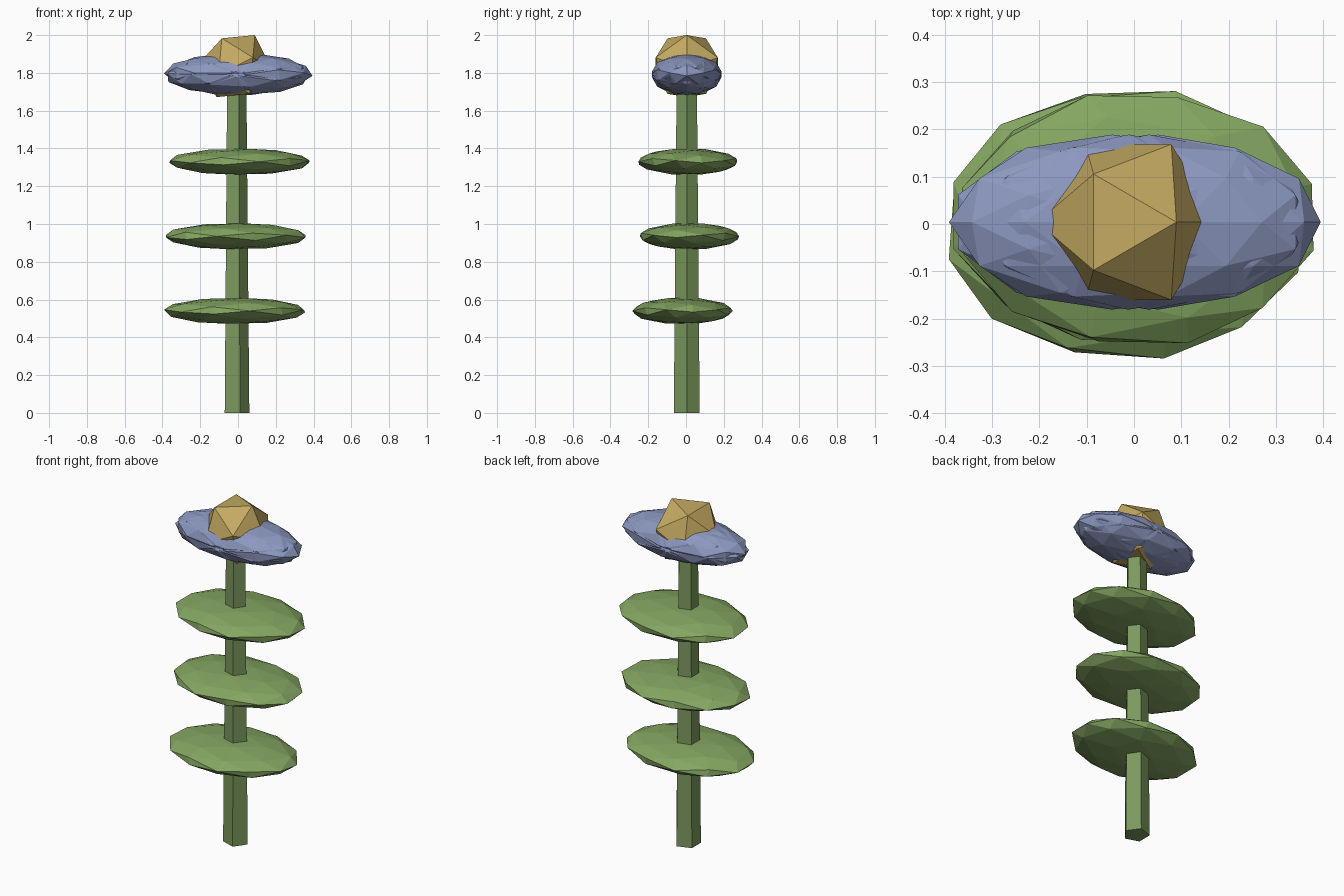
import bpy, bmesh, math
from mathutils import Matrix

if "Cube" in bpy.data.objects:
    bpy.data.objects.remove(bpy.data.objects["Cube"])

CX, CY = -0.012, 0.004


def material(name, rgb):
    m = bpy.data.materials.new(name)
    m.diffuse_color = (*rgb, 1)
    m.use_nodes = True
    m.node_tree.nodes["Principled BSDF"].inputs["Base Color"].default_value = m.diffuse_color
    return m


def finish(name, bm, mat):
    me = bpy.data.meshes.new(name)
    bm.to_mesh(me)
    bm.free()
    me.materials.append(mat)
    ob = bpy.data.objects.new(name, me)
    bpy.context.collection.objects.link(ob)
    return ob


def ball(bm, subdiv, matrix):
    # icosahedral ball turned so that an edge lies on top, along x
    upright = Matrix.Rotation(math.radians(31.717), 4, 'Y')
    bmesh.ops.create_icosphere(bm, subdivisions=subdiv, radius=1, matrix=matrix @ upright)


def scale(x, y, z):
    return Matrix.Diagonal((x, y, z, 1))


stem_green = material("stem_green", (0.20, 0.32, 0.11))
leaf_green = material("leaf_green", (0.23, 0.38, 0.12))
petal_blue = material("petal_blue", (0.26, 0.31, 0.52))
gold = material("gold", (0.55, 0.40, 0.12))

# Five-sided tapering stem
bm = bmesh.new()
bmesh.ops.create_cone(bm, cap_ends=True, segments=5, radius1=0.072, radius2=0.056, depth=1.8)
# cone starts with a corner on +y; turn it to +x
bmesh.ops.transform(bm, verts=bm.verts,
                    matrix=Matrix.Translation((CX, CY, 0.9)) @ Matrix.Rotation(-math.pi / 2, 4, 'Z'))
finish("stem", bm, stem_green)

# Three flattened leaf pads
pads = [("lower_leaves", -0.017, -0.018, 0.54, 12),
        ("middle_leaves", -0.012, 0.018, 0.935, -15),
        ("upper_leaves", 0.008, 0.010, 1.33, 16)]
for name, x, y, z, turn in pads:
    bm = bmesh.new()
    ball(bm, 2, Matrix.Translation((x, y, z)) @ scale(0.384, 0.272, 0.071)
         @ Matrix.Rotation(math.radians(turn), 4, 'Z'))
    finish(name, bm, leaf_green)

# Spiky bloom: overlapping balls in a ring, squashed together
bm = bmesh.new()
squash = Matrix.Translation((0, CY, 1.793)) @ scale(0.392, 0.21, 0.112)
for i in range(7):
    ring = Matrix.Rotation(2 * math.pi * i / 7, 4, 'Y')
    ball(bm, 2, squash @ ring @ Matrix.Translation((0.13, 0, 0)) @ scale(0.88, 0.88, 0.88))
finish("petals", bm, petal_blue)

# Faceted flower centre
bm = bmesh.new()
ball(bm, 1, Matrix.Translation((CX, CY, 1.836)) @ scale(0.193, 0.193, 0.193))
finish("flower_centre", bm, gold)
